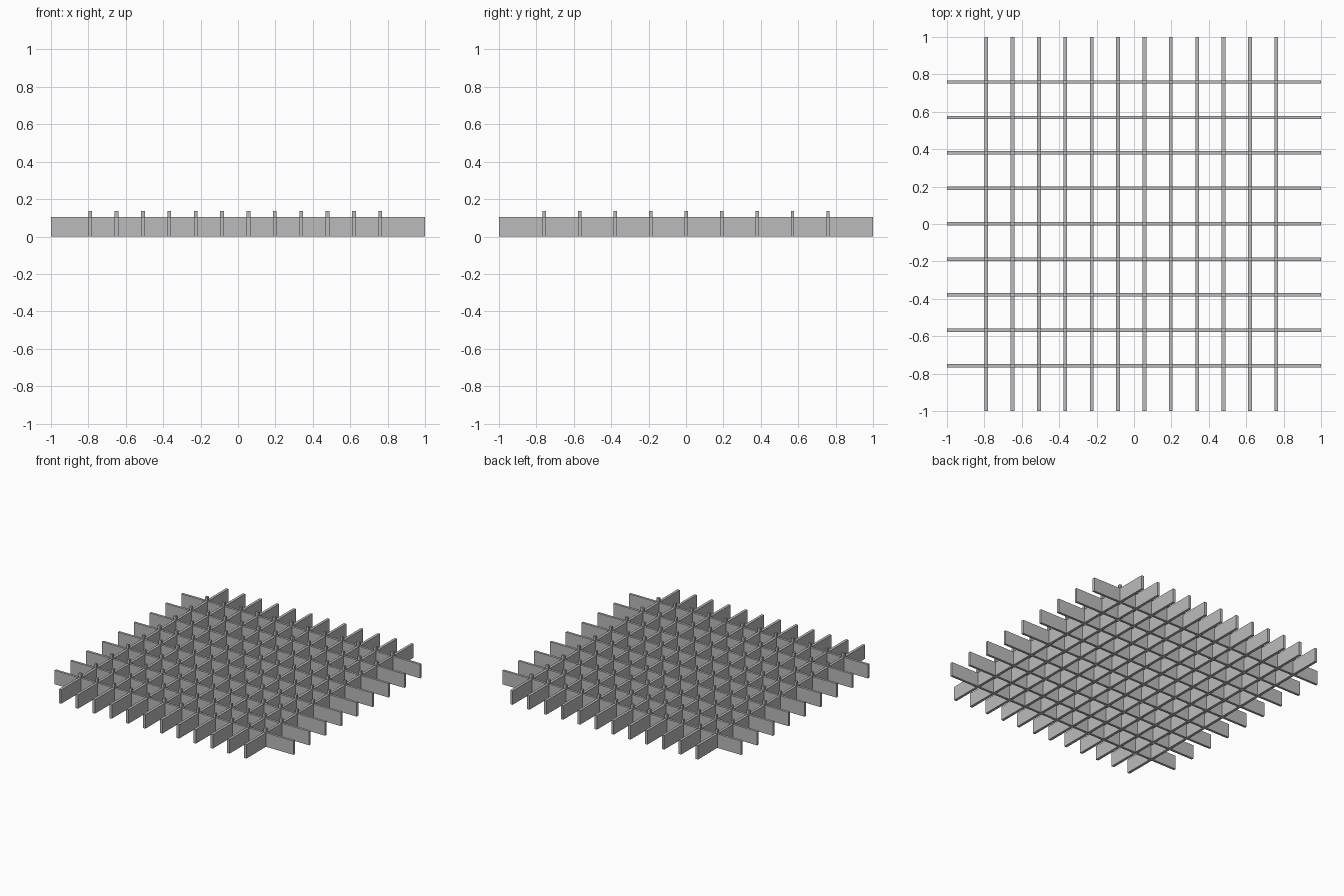
import bpy
import bmesh
from mathutils import Matrix, Vector

default = bpy.data.objects.get("Cube")
if default:
    bpy.data.objects.remove(default, do_unlink=True)

# Single grey finish
grey = bpy.data.materials.new("grey")
grey.use_nodes = True
colour = (0.5, 0.5, 0.5, 1)
grey.diffuse_color = colour
grey.node_tree.nodes["Principled BSDF"].inputs["Base Color"].default_value = colour

HEIGHT, PEG_TOP = 0.105, 0.137
LONG_W, CROSS_W = 0.02, 0.018
long_x = [-0.79 + 0.141 * i for i in range(12)]
cross_y = [-0.757 + 0.1895 * i for i in range(9)]


def boxes(name, items):
    """One object made of boxes given as (centre, size)."""
    bm = bmesh.new()
    for centre, size in items:
        bmesh.ops.create_cube(bm, size=1, matrix=Matrix.Translation(centre) @ Matrix.Diagonal(Vector(size)).to_4x4())
    mesh = bpy.data.meshes.new(name)
    bm.to_mesh(mesh)
    bm.free()
    mesh.materials.append(grey)
    bpy.context.collection.objects.link(bpy.data.objects.new(name, mesh))


# Slats running front to back
for i, x in enumerate(long_x):
    boxes(f"long_slat_{i + 1}", [((x, 0, HEIGHT / 2), (LONG_W, 2, HEIGHT))])

# Slats running side to side
for i, y in enumerate(cross_y):
    boxes(f"cross_slat_{i + 1}", [((0, y, HEIGHT / 2), (2, CROSS_W, HEIGHT))])

# Short pegs standing on every crossing
boxes("crossing_pegs", [((x, y, (HEIGHT + PEG_TOP) / 2), (LONG_W, CROSS_W, PEG_TOP - HEIGHT))
                        for x in long_x for y in cross_y])
